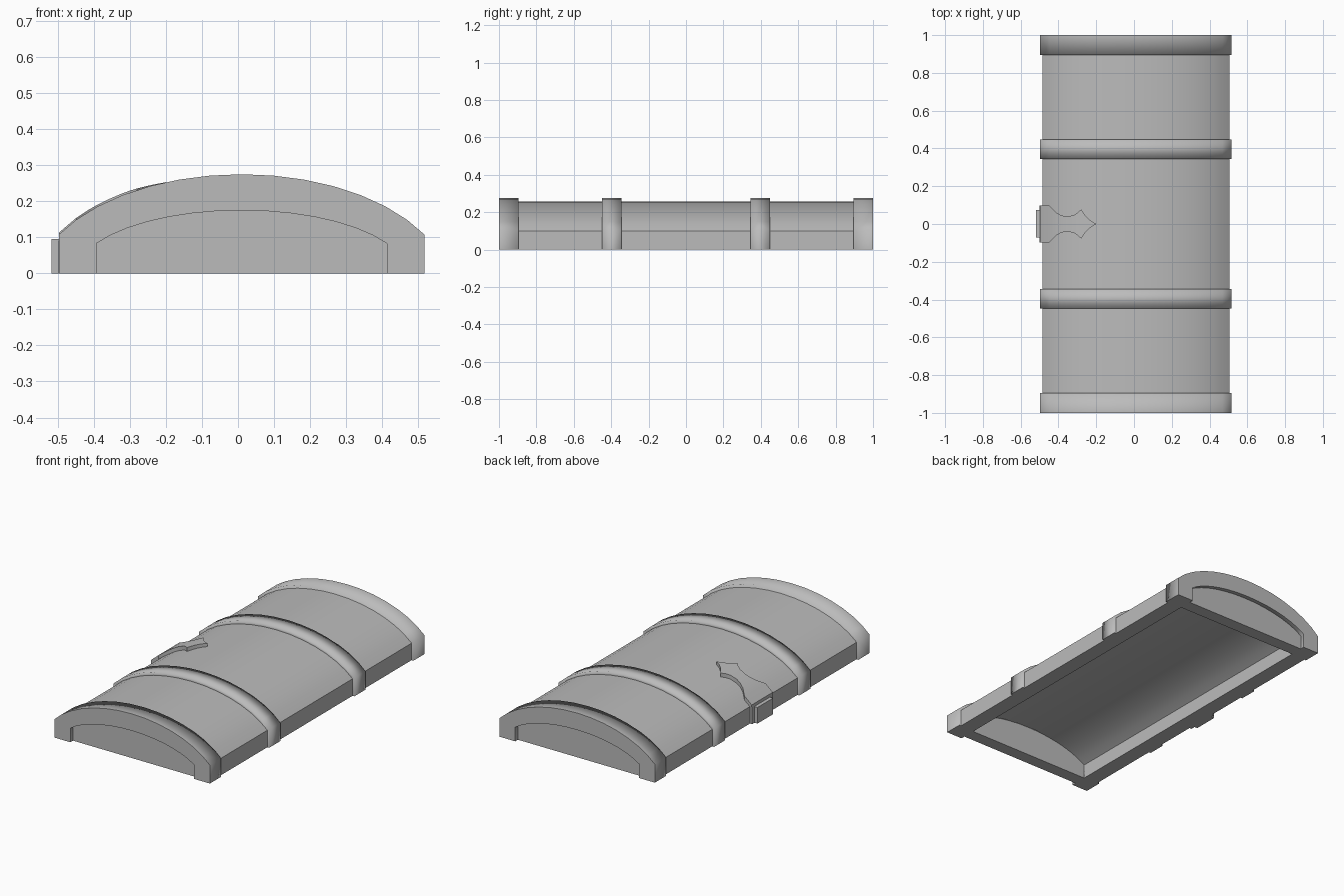
import bpy
import bmesh
import math

cube = bpy.data.objects.get("Cube")
if cube:
    bpy.data.objects.remove(cube)

CX = 0.01          # centre line of the arch
SEGMENTS = 14

grey = bpy.data.materials.new("plain grey")
grey.use_nodes = True
grey.diffuse_color = (0.5, 0.5, 0.5, 1)
grey.node_tree.nodes["Principled BSDF"].inputs["Base Color"].default_value = (0.5, 0.5, 0.5, 1)


def arch(half, spring, crown):
    """Arched profile: straight sides up to the spring line, elliptical top."""
    a = half * 1.144
    limit = math.asin(half / a)
    rise = (crown - spring) / (1 - math.cos(limit))
    points = [(CX - half, 0)]
    for i in range(SEGMENTS + 1):
        t = limit * (2 * i / SEGMENTS - 1)
        points.append((CX + a * math.sin(t), crown - rise * (1 - math.cos(t))))
    return points + [(CX + half, 0)]


def finish(name, bm, angle=35):
    bmesh.ops.remove_doubles(bm, verts=bm.verts, dist=0.0005)
    bmesh.ops.recalc_face_normals(bm, faces=bm.faces)
    mesh = bpy.data.meshes.new(name)
    bm.to_mesh(mesh)
    bm.free()
    mesh.materials.append(grey)
    obj = bpy.data.objects.new(name, mesh)
    bpy.context.collection.objects.link(obj)
    bpy.ops.object.select_all(action='DESELECT')
    obj.select_set(True)
    bpy.context.view_layer.objects.active = obj
    bpy.ops.object.shade_smooth_by_angle(angle=math.radians(angle))
    return obj


def arched_ring(name, outer, inner, y0, y1, angle=35):
    """Vault between two arched profiles, running along y."""
    bm = bmesh.new()
    rings = [[bm.verts.new((x, y, z)) for x, z in prof]
             for prof, y in ((outer, y0), (outer, y1), (inner, y1), (inner, y0))]
    for i in range(len(outer) - 1):
        for a, b in zip(rings, rings[1:] + rings[:1]):
            bm.faces.new((a[i], a[i + 1], b[i + 1], b[i]))
    for i in (0, -1):
        bm.faces.new([r[i] for r in rings])
    return finish(name, bm, angle)


def soften(obj, flat_y=None):
    """Round the shading over a band, keeping its base and flat end crisp."""
    verts = obj.data.vertices
    for edge in obj.data.edges:
        ends = [verts[v].co for v in edge.vertices]
        at_base = all(p.z < 0.001 for p in ends)
        at_end = flat_y is not None and all(abs(p.y - flat_y) < 0.001 for p in ends)
        edge.use_edge_sharp = at_base or at_end


band_arch = arch(0.507, 0.108, 0.275)
body_arch = arch(0.495, 0.1, 0.256)
seat_arch = arch(0.48, 0.09, 0.24)
hollow_arch = arch(0.403, 0.083, 0.175)

# Hollow lid
arched_ring("lid_shell", body_arch, hollow_arch, -0.91, 0.91)

# Recessed end walls and end bands, mirrored front to back
for side, label in ((-1, "front"), (1, "back")):
    bm = bmesh.new()
    wall = bm.faces.new([bm.verts.new((x, side * 0.975, z)) for x, z in hollow_arch])
    moved = bmesh.ops.extrude_face_region(bm, geom=[wall])["geom"]
    new_verts = [v for v in moved if isinstance(v, bmesh.types.BMVert)]
    bmesh.ops.translate(bm, verts=new_verts, vec=(0, -side * 0.075, 0))
    finish(label + "_end_wall", bm)

    end_band = arched_ring(label + "_end_band", band_arch, hollow_arch, side, side * 0.895)
    soften(end_band, side)
    mid_band = arched_ring(label + "_middle_band", band_arch, seat_arch, side * 0.345, side * 0.448)
    soften(mid_band)

# Pointed hasp plate following the arch: (x, half width) from edge to tip
hasp = [(-0.497, 0.098), (-0.45, 0.098), (-0.413, 0.061), (-0.385, 0.046),
        (-0.36, 0.04), (-0.323, 0.045), (-0.3, 0.058), (-0.28, 0.077),
        (-0.254, 0.04), (-0.23, 0.018), (-0.2, 0)]


def height(x, half, spring, crown):
    a = half * 1.144
    c = math.sqrt(1 - (half / a) ** 2)
    u = min(abs(x - CX) / a, half / a)
    return crown - (crown - spring) / (1 - c) * (1 - math.sqrt(1 - u * u))


bm = bmesh.new()
stations = [(-0.499, 0, 0.098, -0.48, 0)]
for x, w in hasp:
    top = height(x, 0.507, 0.108, 0.275) + 0.005 * min(1, (-0.2 - x) / 0.1)
    low = max(x, -0.48)
    stations.append((x, top, w, low, height(low, 0.495, 0.1, 0.256) - 0.01))
rows = [[bm.verts.new(p) for p in ((x, -w, z), (x, w, z), (lx, w, lz), (lx, -w, lz))]
        for x, z, w, lx, lz in stations]
for a, b in zip(rows, rows[1:]):
    for k in range(4):
        n = (k + 1) % 4
        bm.faces.new((a[k], a[n], b[n], b[k]))
bm.faces.new(rows[0])
finish("hasp_plate", bm)

# Latch block on the side
bm = bmesh.new()
bmesh.ops.create_cube(bm, size=1)
bmesh.ops.scale(bm, verts=bm.verts, vec=(0.03, 0.145, 0.095))
bmesh.ops.translate(bm, verts=bm.verts, vec=(-0.503, 0.002, 0.0475))
finish("latch_block", bm)
